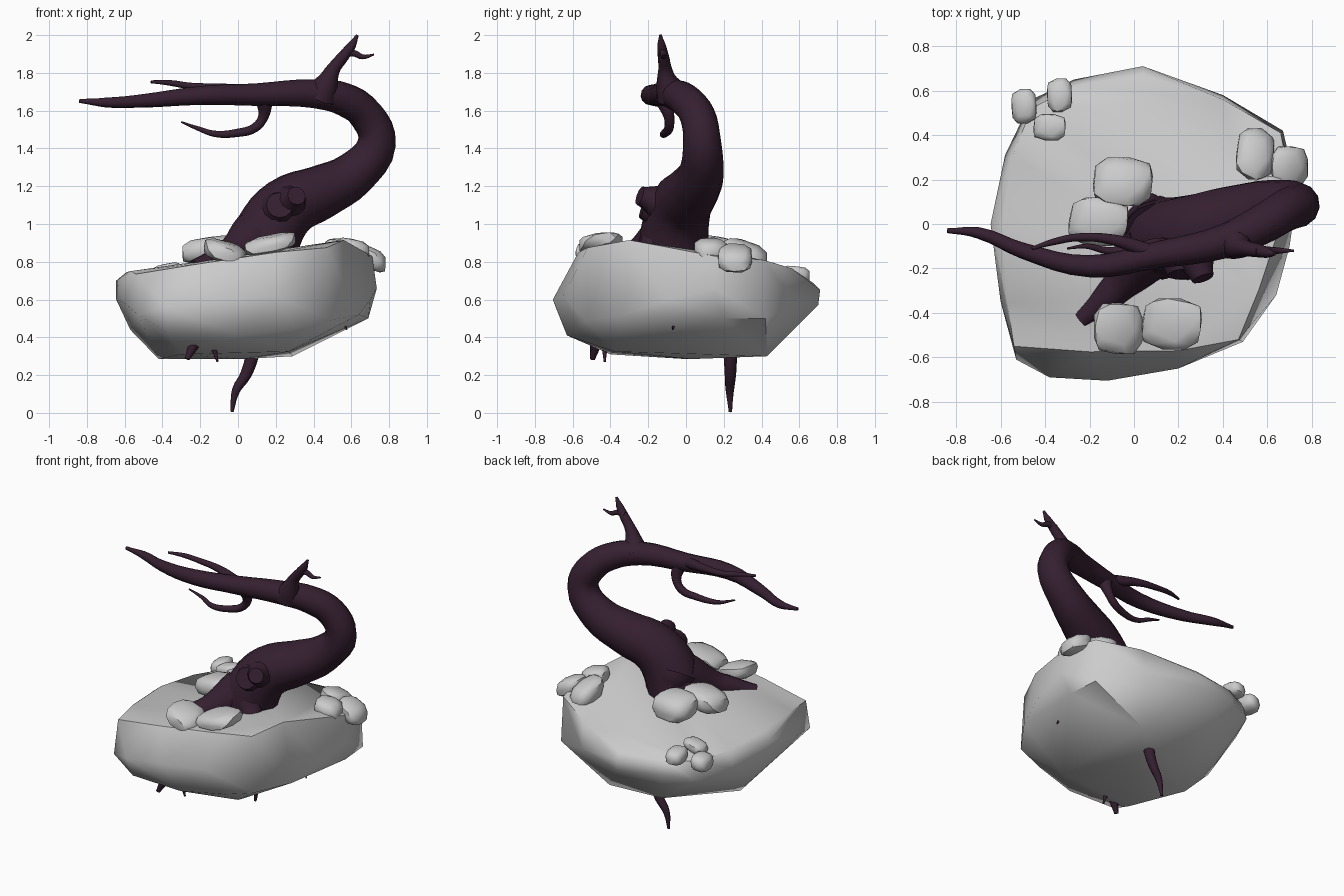
import bpy, bmesh, math, random
from mathutils import Vector, Matrix

random.seed(4)
bark = bpy.data.materials.new("dark_bark")
bark.diffuse_color = (0.036, 0.014, 0.030, 1)


def select(ob):
    bpy.ops.object.select_all(action='DESELECT')
    ob.select_set(True)
    bpy.context.view_layer.objects.active = ob


def hull(name, points, angle):
    """Convex faceted stone through the given points."""
    bm = bmesh.new()
    for p in points:
        bm.verts.new(p)
    bmesh.ops.convex_hull(bm, input=bm.verts[:])
    loose = [v for v in bm.verts if not v.link_faces]
    bmesh.ops.delete(bm, geom=loose, context='VERTS')
    bmesh.ops.recalc_face_normals(bm, faces=bm.faces[:])
    me = bpy.data.meshes.new(name)
    bm.to_mesh(me)
    bm.free()
    ob = bpy.data.objects.new(name, me)
    bpy.context.collection.objects.link(ob)
    select(ob)
    bpy.ops.object.shade_smooth_by_angle(angle=math.radians(angle))
    return ob


def limb(name, pts):
    """Tapered tube through (x, y, z, radius) points."""
    cu = bpy.data.curves.new(name, 'CURVE')
    cu.dimensions = '3D'
    cu.bevel_depth = 1.0
    cu.bevel_resolution = 4
    cu.resolution_u = 4
    cu.use_fill_caps = True
    sp = cu.splines.new('BEZIER')
    sp.radius_interpolation = 'CARDINAL'
    sp.bezier_points.add(len(pts) - 1)
    for bp, (x, y, z, r) in zip(sp.bezier_points, pts):
        bp.co = (x, y, z)
        bp.radius = r
        bp.handle_left_type = bp.handle_right_type = 'AUTO'
    ob = bpy.data.objects.new(name, cu)
    bpy.context.collection.objects.link(ob)
    select(ob)
    bpy.ops.object.convert(target='MESH')
    ob = bpy.context.object
    ob.data.materials.clear()
    ob.data.materials.append(bark)
    bpy.ops.object.shade_smooth_by_angle(angle=math.radians(60))
    return ob


# Floating rock base: tilted top rim, wide waist, shallow underside
top_rim = [(-.54, -.55, .735), (-.2, -.575, .79), (.2, -.57, .85), (.47, -.52, .875),
           (.56, -.3, .915), (.66, .41, .81), (.4, .56, .765), (.04, .67, .69),
           (-.27, .62, .69), (-.46, .52, .70), (-.55, .3, .72), (-.59, 0, .745),
           (-.57, -.35, .75), (.71, .15, .83)]
waist = [(-.53, -.61, .52), (-.38, -.69, .56), (-.12, -.705, .6), (.2, -.65, .62),
         (.49, -.53, .49), (.64, -.32, .52), (.70, -.1, .6), (.735, .15, .66),
         (.67, .42, .5), (.4, .58, .58), (.04, .71, .65), (.04, .70, .57),
         (-.27, .65, .6), (-.46, .56, .58), (-.58, .31, .6), (-.645, 0, .6),
         (-.645, 0, .7), (-.6, -.35, .58)]
underside = [(-.37, -.63, .42), (0, -.63, .41), (.3, -.57, .445), (.69, .2, .5),
             (-.57, .05, .44), (-.42, 0, .285), (-.3, -.4, .31), (.27, -.38, .325),
             (.29, .43, .30), (-.1, .4, .30), (.03, .03, .285)]
hull("rock_base", top_rim + waist + underside, 46)


# Boulders: rounded blocks (centre, half sizes, slope along x and y)
def boulder(name, c, s, slope):
    bm = bmesh.new()
    bmesh.ops.create_icosphere(bm, subdivisions=2, radius=1)
    rot = Matrix.Rotation(random.uniform(-.4, .4), 3, 'Z')
    pts = []
    for v in bm.verts:
        p = Vector([math.copysign(abs(k) ** .75, k) for k in v.co])
        p = Vector([max(-.93, min(.93, k)) / .93 for k in rot @ p])
        d = Vector([s[i] * p[i] for i in range(3)])
        d.z += slope[0] * d.x + slope[1] * d.y
        pts.append(Vector(c) + d)
    bm.free()
    hull(name, pts, 40)


boulders = [
    ((-.05, .19, .855), (.135, .11, .075), (0, -.2)),
    ((-.16, .01, .865), (.135, .11, .065), (.15, 0)),
    ((-.07, -.47, .852), (.11, .115, .055), (-.25, .1)),
    ((.17, -.45, .895), (.135, .115, .045), (.2, .1)),
    ((.545, .315, .835), (.085, .115, .07), (-.2, -.3)),
    ((.70, .26, .82), (.082, .09, .06), (-.4, 0)),
    ((.61, .13, .86), (.085, .085, .06), (-.2, 0)),
    ((-.495, .53, .71), (.057, .078, .05), (.2, 0)),
    ((-.335, .58, .73), (.057, .075, .045), (.1, -.1)),
    ((-.38, .435, .755), (.073, .06, .035), (.2, 0))]
for i, (c, s, slope) in enumerate(boulders):
    boulder(f"boulder_{i + 1}", c, s, slope)

# Trunk sweeping right, then back left into the main branch
limb("trunk", [
    (.10, -.06, .74, .19), (.165, -.06, .96, .18), (.265, -.03, 1.09, .165),
    (.44, .03, 1.17, .145), (.62, .08, 1.27, .12), (.735, .085, 1.43, .102),
    (.68, .06, 1.575, .094), (.56, -.01, 1.66, .088), (.4, -.08, 1.69, .076),
    (.1, -.14, 1.685, .06), (-.2, -.19, 1.68, .05), (-.5, -.12, 1.652, .036),
    (-.7, -.04, 1.643, .026), (-.84, -.03, 1.652, .011)])

# Broken stub: two overlapping blunt knots on the trunk
limb("trunk_stub_left", [(.2, -.02, 1.02, .15), (.21, -.14, 1.07, .115), (.22, -.225, 1.10, .07)])
limb("trunk_stub_right", [(.24, -.02, 1.06, .14), (.28, -.16, 1.12, .09), (.31, -.245, 1.15, .05)])

# Twigs
limb("top_twig", [(.44, -.07, 1.68, .09), (.475, -.1, 1.755, .058), (.505, -.11, 1.82, .037),
                  (.56, -.12, 1.89, .03), (.605, -.13, 1.95, .022), (.632, -.135, 2.0, .008)])
limb("top_side_twig", [(.55, -.12, 1.90, .024), (.61, -.12, 1.905, .018),
                       (.66, -.12, 1.885, .013), (.72, -.12, 1.897, .005)])
limb("upper_twig", [(.06, -.12, 1.70, .035), (-.1, -.07, 1.72, .024), (-.25, -.06, 1.73, .018),
                    (-.36, -.08, 1.747, .015), (-.46, -.11, 1.753, .008)])
limb("lower_twig", [(.14, -.12, 1.66, .045), (.135, -.09, 1.57, .029), (.09, -.09, 1.51, .025),
                    (0, -.11, 1.483, .022), (-.12, -.12, 1.477, .017), (-.21, -.1, 1.505, .012),
                    (-.3, -.11, 1.54, .005)])

# Surface roots spreading from the trunk foot
limb("front_root", [(.09, -.1, .93, .14), (-.03, -.24, .84, .09), (-.13, -.34, .80, .065),
                    (-.235, -.43, .765, .045)])
limb("side_root", [(.16, -.08, .95, .14), (.21, -.16, .87, .10), (.26, -.21, .82, .06)])
limb("back_root", [(.10, -.02, .95, .14), (.09, .05, .85, .08), (.06, .10, .80, .05)])

# Roots hanging beneath the rock
limb("long_hanging_root", [(.08, .235, .42, .05), (.075, .235, .31, .037), (.04, .235, .2, .03),
                           (-.01, .232, .12, .022), (-.032, .235, .005, .009)])
limb("left_hanging_root", [(-.2, -.48, .46, .04), (-.235, -.48, .36, .03), (-.27, -.495, .285, .014)])
limb("small_hanging_root", [(-.15, -.42, .40, .024), (-.125, -.43, .33, .014), (-.108, -.43, .27, .006)])
limb("right_root_tip", [(.55, -.06, .50, .012), (.576, -.07, .44, .004)])
